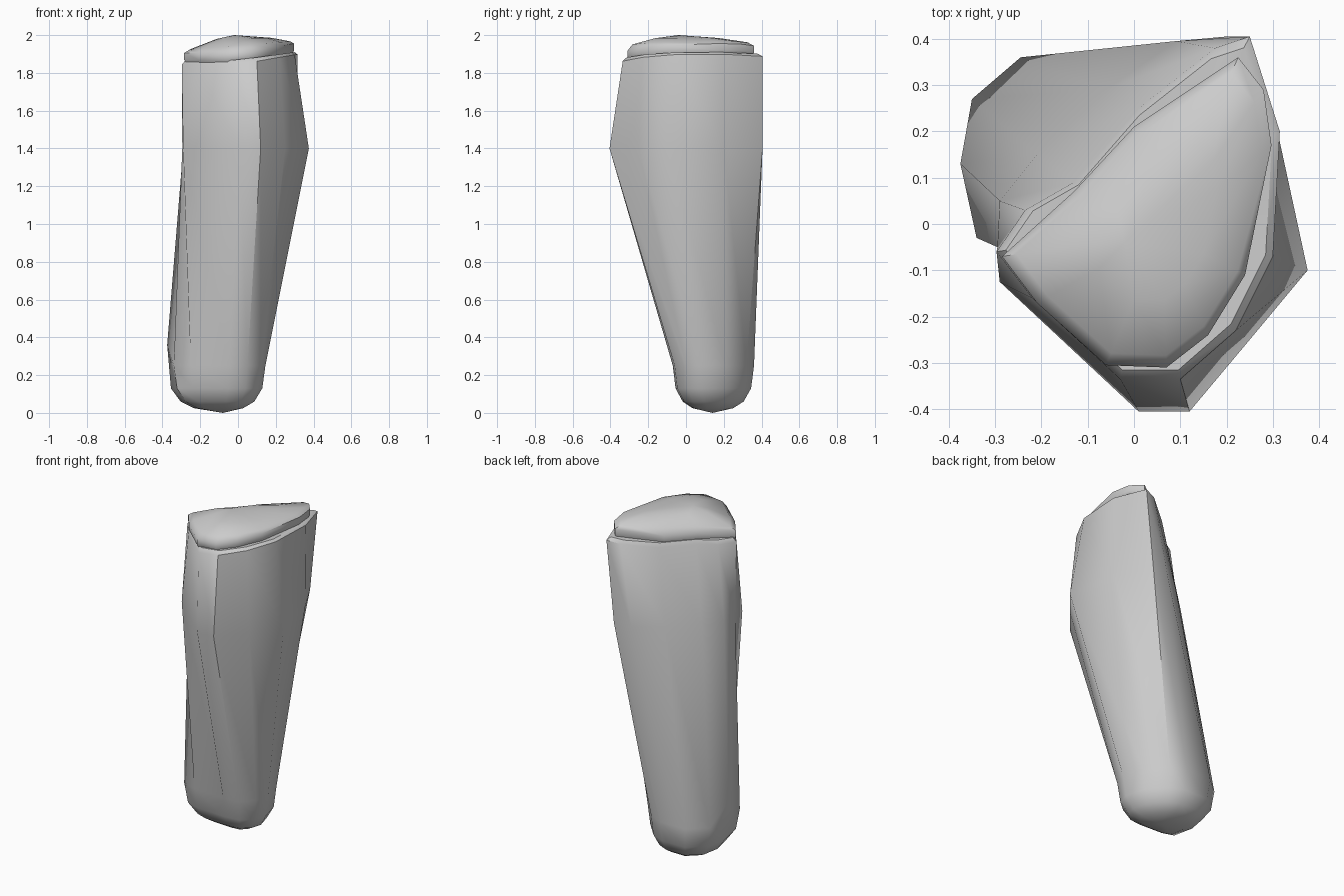
import bpy, bmesh, math

if "Cube" in bpy.data.objects:
    bpy.data.objects.remove(bpy.data.objects["Cube"])


def ring(pts, z, s=1.0, c=(0, 0)):
    """Scale an outline about c; z is a number or a function of x, y."""
    out = []
    for x, y in pts:
        x, y = c[0] + (x - c[0]) * s, c[1] + (y - c[1]) * s
        out.append((x, y, z(x, y) if callable(z) else z))
    return out


def loft(name, rings, bottom, top, angle):
    """Skin a stack of rings and close both ends with a fan."""
    bm = bmesh.new()
    vs = [[bm.verts.new(p) for p in r] for r in rings]
    n = len(vs[0])
    for a, b in zip(vs, vs[1:]):
        for i in range(n):
            j = (i + 1) % n
            bm.faces.new((a[i], a[j], b[j], b[i]))
    for point, r in ((bottom, vs[0]), (top, vs[-1])):
        v = bm.verts.new(point)
        for i in range(n):
            bm.faces.new((r[i], r[(i + 1) % n], v))
    bmesh.ops.recalc_face_normals(bm, faces=bm.faces)
    me = bpy.data.meshes.new(name)
    bm.to_mesh(me)
    bm.free()
    ob = bpy.data.objects.new(name, me)
    bpy.context.collection.objects.link(ob)
    bpy.ops.object.select_all(action='DESELECT')
    ob.select_set(True)
    bpy.context.view_layer.objects.active = ob
    bpy.ops.object.shade_smooth_by_angle(angle=math.radians(angle))
    return ob


# Stone body: outlines at foot, shoulder and rim
foot = [(-.34, -.03), (-.375, .13), (-.35, .27), (-.245, .36), (-.08, .36), (.01, .32),
        (.11, .21), (.145, .08), (.12, 0), (.05, -.06), (-.05, -.07), (-.25, -.06)]
shoulder = [(-.295, -.05), (-.29, .05), (-.21, .15), (-.06, .29), (.09, .395), (.20, .405),
            (.31, .2), (.375, -.1), (.25, -.25), (.12, -.405), (.01, -.405), (-.29, -.125)]
rim = [(-.297, -.06), (-.235, .03), (-.13, .09), (.01, .25), (.175, .38), (.25, .405),
       (.315, .2), (.3, -.07), (.22, -.23), (.1, -.335), (-.03, -.335), (-.22, -.16)]
c = (-.09, .14)
loft("stone_body", [
    ring(foot, .025, .5, c),
    ring(foot, .06, .75, c),
    ring(foot, .13, .93, c),
    ring(foot, lambda x, y: .36 if x < -.36 else .25),
    ring(shoulder, 1.4),
    ring(rim, lambda x, y: 1.845 + .17 * max(0, x)),
    ring(rim, lambda x, y: 1.868 + .14 * max(0, x), .94, (.04, 0)),
], (-.08, .14, 0), (.04, 0, 1.87), 40)

# Rounded cap stone
cap = [(-.285, -.07), (-.13, .07), (0, .21), (.225, .36), (.28, .29), (.297, .17),
       (.24, -.11), (.16, -.24), (.07, -.31), (-.06, -.305), (-.21, -.17)]
base = lambda x, y: 1.85 + .17 * max(0, x)
k = (.06, -.02)
loft("cap_stone", [
    ring(cap, base, .96, k),
    ring(cap, lambda x, y: base(x, y) + .02, 1, k),
    ring(cap, lambda x, y: base(x, y) + .055, 1, k),
    ring(cap, lambda x, y: 1.945 + .08 * x, .91, k),
    ring(cap, lambda x, y: 1.982 + .02 * x, .5, k),
], (.06, 0, 1.86), (-.02, -.04, 2.0), 50)
